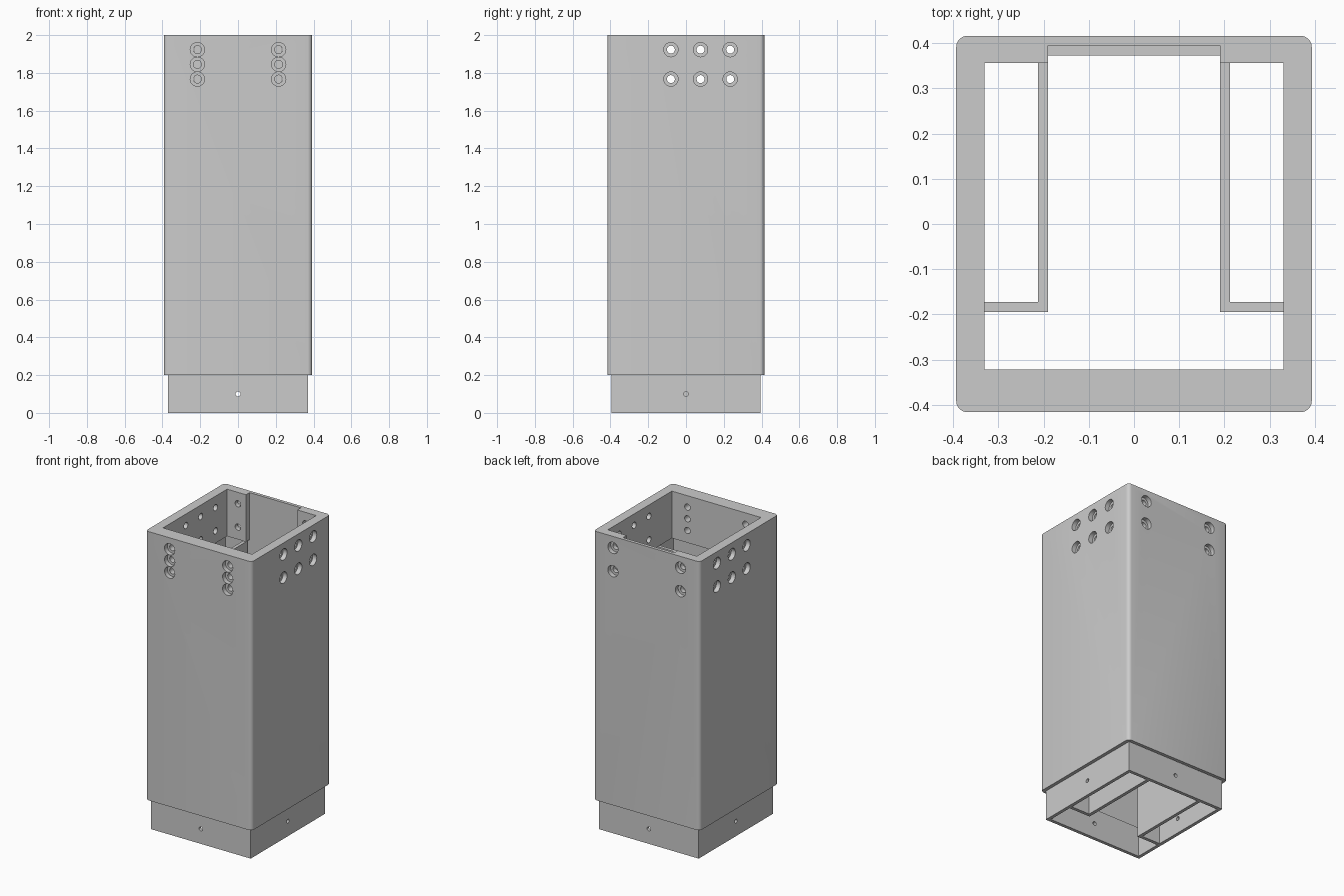
import bpy, bmesh
from math import radians
from mathutils import Matrix, Vector

if "Cube" in bpy.data.objects:
    bpy.data.objects.remove(bpy.data.objects["Cube"])

grey = bpy.data.materials.new("plain_grey")
grey.use_nodes = True
colour = (0.6, 0.6, 0.6, 1)
grey.diffuse_color = colour
grey.node_tree.nodes["Principled BSDF"].inputs["Base Color"].default_value = colour


def add_box(bm, x0, x1, y0, y1, z0, z1):
    size = Vector((x1 - x0, y1 - y0, z1 - z0))
    mid = Vector((x0 + x1, y0 + y1, z0 + z1)) / 2
    bmesh.ops.create_cube(bm, size=1, matrix=Matrix.Translation(mid) @ Matrix.Diagonal(size).to_4x4())


def add_drill(bm, centre, axis, radius, depth):
    rot = Vector(axis).to_track_quat("Z", "Y").to_matrix().to_4x4()
    bmesh.ops.create_cone(bm, cap_ends=True, segments=24, radius1=radius, radius2=radius,
                          depth=depth, matrix=Matrix.Translation(centre) @ rot)


def add_prism(bm, outline, z0, z1):
    face = bm.faces.new([bm.verts.new((x, y, z0)) for x, y in outline])
    top = bmesh.ops.extrude_face_region(bm, geom=[face])["geom"]
    bmesh.ops.translate(bm, vec=(0, 0, z1 - z0), verts=[v for v in top if isinstance(v, bmesh.types.BMVert)])
    bmesh.ops.recalc_face_normals(bm, faces=bm.faces)


def to_object(name, bm):
    mesh = bpy.data.meshes.new(name)
    bm.to_mesh(mesh)
    bm.free()
    mesh.materials.append(grey)
    obj = bpy.data.objects.new(name, mesh)
    bpy.context.collection.objects.link(obj)
    return obj


def cut(obj, bm):
    """Subtract a bmesh from an object, taking the first solver that adds the cut faces."""
    cutter = to_object("cutter", bm)
    cutter.hide_render = True
    mod = obj.modifiers.new("cut", "BOOLEAN")
    mod.operation, mod.object = "DIFFERENCE", cutter
    for solver in ("MANIFOLD", "EXACT", "FLOAT"):
        mod.solver = solver
        bpy.context.view_layer.update()
        graph = bpy.context.evaluated_depsgraph_get()
        baked = bpy.data.meshes.new_from_object(obj.evaluated_get(graph))
        if len(baked.polygons) > len(obj.data.polygons):
            obj.data = baked
            break
    obj.modifiers.clear()
    bpy.data.objects.remove(cutter)


HX, HY = 0.393, 0.416      # half size of the sleeve
IX, IY = 0.37, 0.394       # half size of the base, and of the cavity it plugs
COLLAR = 1.685             # underside of the thick top collar

# Sleeve: rounded box, thin walled below and thick at the top collar
bm = bmesh.new()
add_box(bm, -HX, HX, -HY, HY, 0.2, 2)
upright = [e for e in bm.edges if abs(e.verts[0].co.z - e.verts[1].co.z) > 1]
bmesh.ops.bevel(bm, geom=upright, offset=0.025, segments=5, profile=0.5, affect="EDGES")
sleeve = to_object("sleeve", bm)

# Collar opening with a channel in the back wall, then the wider cavity below
half = [(0.33, -0.322), (0.33, 0.356), (0.19, 0.356), (0.19, IY)]
bm = bmesh.new()
add_prism(bm, half + [(-x, y) for x, y in reversed(half)], 0.1, 2.1)
cut(sleeve, bm)
bm = bmesh.new()
add_box(bm, -IX, IX, -IY, IY + 0.0005, 0, COLLAR)
cut(sleeve, bm)

# Screw positions on the collar: (point on the outer face, outward axis)
screws = []
for s in (-1, 1):
    for z in (1.923, 1.845, 1.767):
        screws.append(((s * 0.215, -HY, z), (0, -1, 0)))
    for z in (1.923, 1.767):
        screws.append(((s * 0.25, HY, z), (0, 1, 0)))
        for y in (-0.08, 0.077, 0.234):
            screws.append(((s * HX, y, z), (s, 0, 0)))

# Counterbores first, then through holes
for radius, depth in ((0.038, 0.06), (0.021, 0.24)):
    for point, axis in screws:
        bm = bmesh.new()
        add_drill(bm, point, axis, radius, depth)
        cut(sleeve, bm)

# Base: thin rectangular plug with one pin hole in each wall
bm = bmesh.new()
add_box(bm, -IX, IX, -IY, IY, 0, 0.2)
base = to_object("base", bm)
bm = bmesh.new()
add_box(bm, -IX + 0.022, IX - 0.022, -IY + 0.022, IY - 0.022, -0.1, 0.3)
cut(base, bm)
bm = bmesh.new()
for s in (-1, 1):
    add_drill(bm, (s * IX, 0, 0.1), (s, 0, 0), 0.013, 0.1)
    add_drill(bm, (0, s * IY, 0.1), (0, s, 0), 0.013, 0.1)
cut(base, bm)

# L-shaped partitions that box off the two back corners
outline = [(0.19, -0.194), (0.348, -0.194), (0.348, -0.172),
           (0.212, -0.172), (0.212, 0.372), (0.19, 0.372)]
for side, s in (("left", 1), ("right", -1)):
    bm = bmesh.new()
    add_prism(bm, [(s * x, y) for x, y in outline], 0, COLLAR)
    to_object(side + "_partition", bm)

# Smooth the round corners and holes, keep other edges sharp
for obj in (sleeve, base):
    bpy.ops.object.select_all(action="DESELECT")
    obj.select_set(True)
    bpy.context.view_layer.objects.active = obj
    bpy.ops.object.shade_smooth_by_angle(angle=radians(30))
